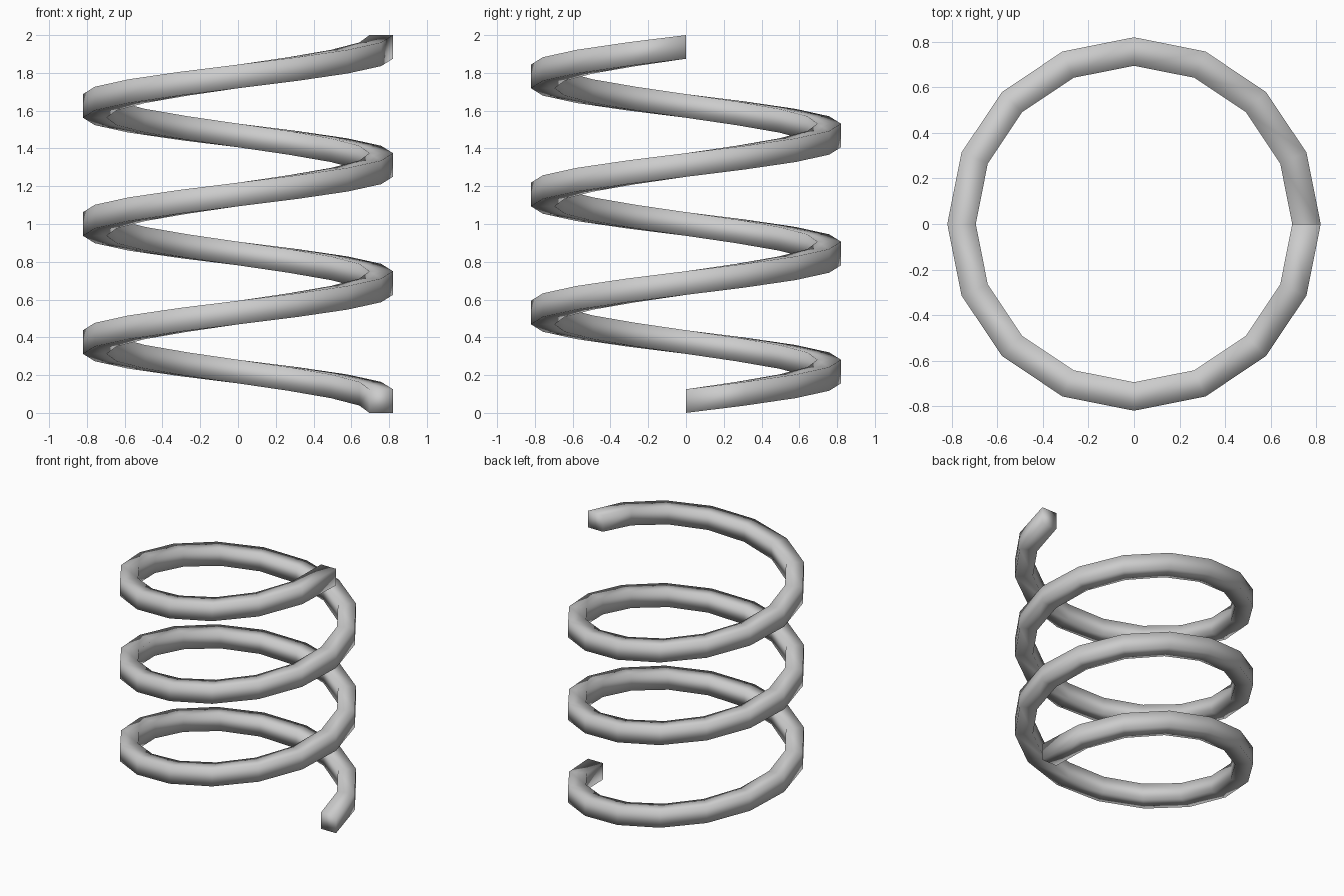
import bpy
import bmesh
import math

cube = bpy.data.objects.get("Cube")
if cube:
    bpy.data.objects.remove(cube, do_unlink=True)

TURNS, STEPS = 3, 16
RADIUS, HALF = 0.758, 0.0625
PITCH = (2 - 2 * HALF) / TURNS

# Plain grey metal
steel = bpy.data.materials.new("grey steel")
steel.use_nodes = True
grey = (0.6, 0.6, 0.6, 1)
steel.diffuse_color = grey
steel.node_tree.nodes["Principled BSDF"].inputs["Base Color"].default_value = grey

# Square wire section, kept upright and swept along the helix
section = [(-HALF, -HALF), (HALF, -HALF), (HALF, HALF), (-HALF, HALF)]
bm = bmesh.new()
rings = []
for i in range(TURNS * STEPS + 1):
    turn = i / STEPS
    a = turn * math.tau
    rings.append([bm.verts.new(((RADIUS + r) * math.cos(a),
                                (RADIUS + r) * math.sin(a),
                                HALF + PITCH * turn + z)) for r, z in section])
for low, high in zip(rings, rings[1:]):
    for j in range(4):
        k = (j + 1) % 4
        bm.faces.new((low[j], low[k], high[k], high[j]))

# End caps
bm.faces.new(rings[0])
bm.faces.new(rings[-1])
bmesh.ops.recalc_face_normals(bm, faces=bm.faces)

# Soft shading over the whole wire
for face in bm.faces:
    face.smooth = True

mesh = bpy.data.meshes.new("coil_spring")
bm.to_mesh(mesh)
bm.free()
mesh.materials.append(steel)
spring = bpy.data.objects.new("coil_spring", mesh)
bpy.context.collection.objects.link(spring)
